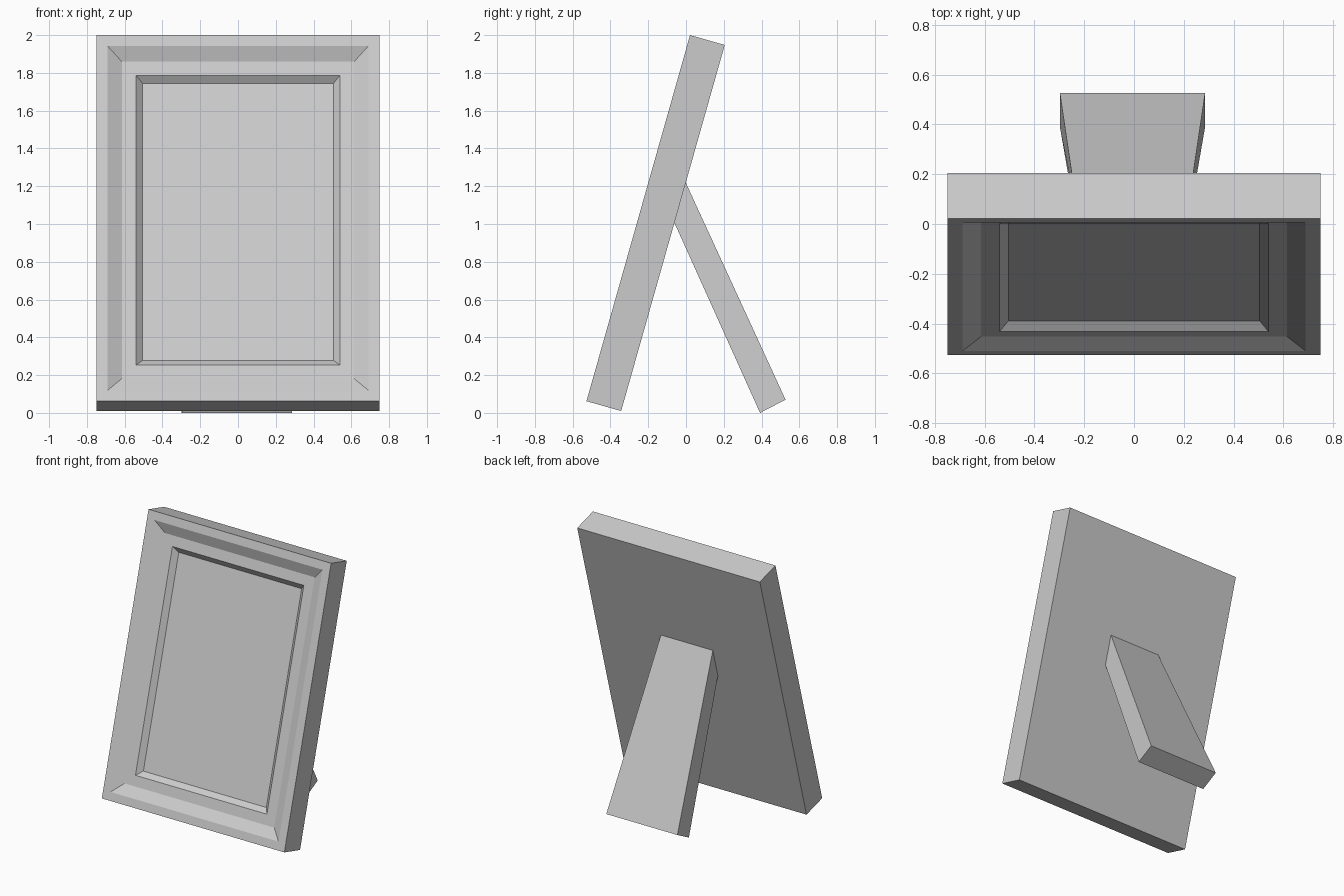
import bpy, bmesh, math

if "Cube" in bpy.data.objects:
    bpy.data.objects.remove(bpy.data.objects["Cube"])

W, H, T = 1.5, 2.014, 0.191      # frame width, height, thickness
TILT = math.radians(15.8)


def make_object(name, bm):
    bmesh.ops.recalc_face_normals(bm, faces=bm.faces)
    mesh = bpy.data.meshes.new(name)
    bm.to_mesh(mesh)
    bm.free()
    obj = bpy.data.objects.new(name, mesh)
    bpy.context.collection.objects.link(obj)
    return obj


def loft(name, rings):
    """Bridge a series of four-cornered rings and cap both ends."""
    bm = bmesh.new()
    loops = [[bm.verts.new(p) for p in ring] for ring in rings]
    for a, b in zip(loops, loops[1:]):
        for i in range(4):
            j = (i + 1) % 4
            bm.faces.new((a[i], a[j], b[j], b[i]))
    bm.faces.new(loops[0])
    bm.faces.new(loops[-1])
    return make_object(name, bm)


def frame_ring(inset, depth):
    x, lo, hi = W / 2 - inset, inset, H - inset
    return [(-x, depth, lo), (x, depth, lo), (x, depth, hi), (-x, depth, hi)]


# Picture frame: back, outer edge, shallow moulding, flat border, recessed panel
profile = [(0, T), (0, 0), (0.06, 0), (0.135, 0.039), (0.21, 0.039), (0.245, 0.074)]
frame = loft("picture_frame", [frame_ring(i, d) for i, d in profile])
frame.location = (0, -0.527, 0.062)
frame.rotation_euler.x = -TILT


def leg_ring(half, front, back):
    c = -0.006
    return [(c - half, *front), (c + half, *front), (c + half, *back), (c - half, *back)]


# Easel leg: tapered board from the frame's back to the floor
loft("easel_leg", [
    leg_ring(0.213, (-0.063, 1.01), (-0.004, 1.225)),
    leg_ring(0.292, (0.392, 0.0), (0.527, 0.07)),
])
